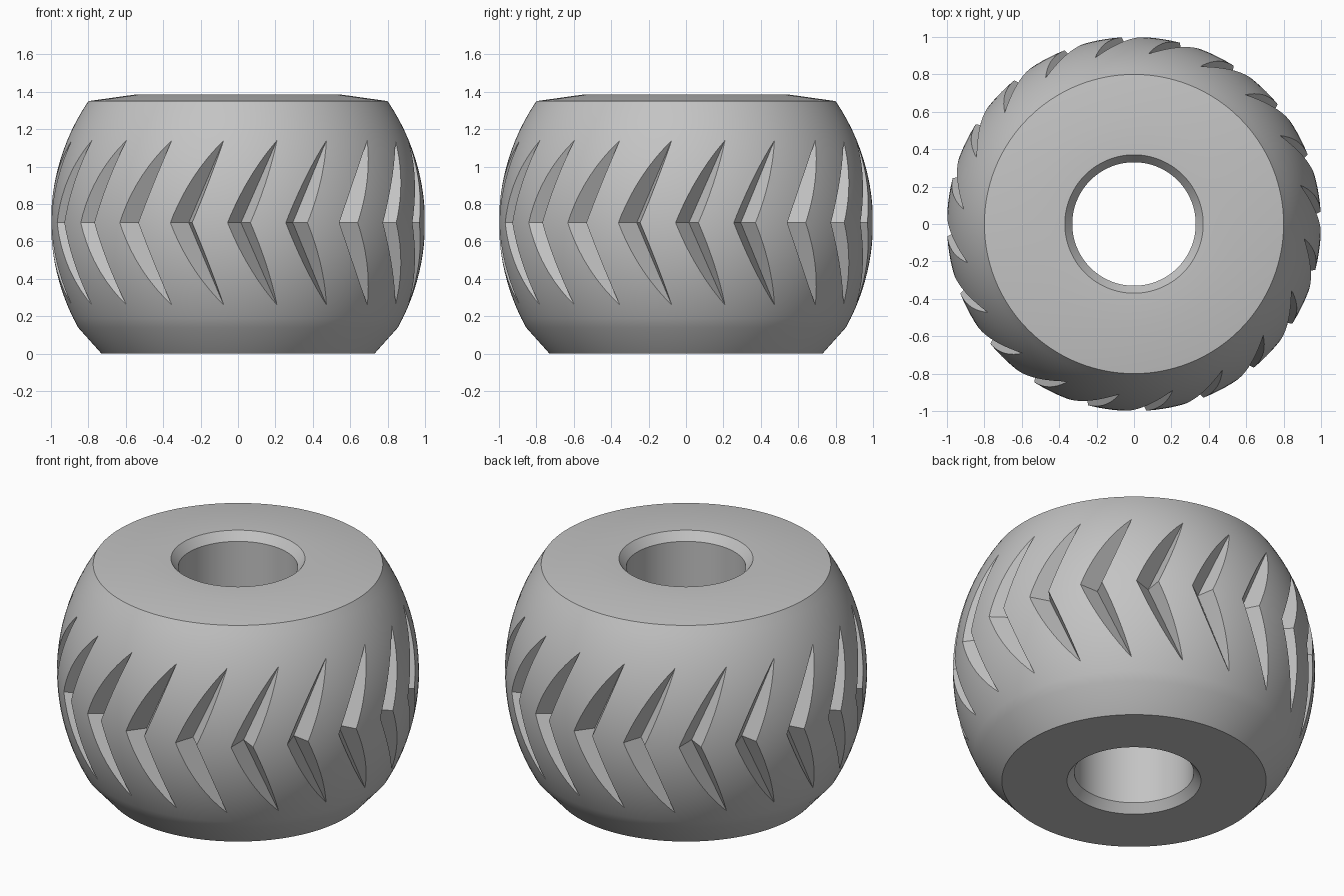
import bpy, bmesh, math
from mathutils import Matrix, Vector

cube = bpy.data.objects.get("Cube")
if cube:
    bpy.data.objects.remove(cube, do_unlink=True)

GROOVES = 20
MID = 0.70           # height of the widest point
ARC_R = 1.156        # radius of the barrel curve


def material(name, rgb):
    m = bpy.data.materials.new(name)
    m.use_nodes = True
    m.diffuse_color = (*rgb, 1)
    m.node_tree.nodes["Principled BSDF"].inputs["Base Color"].default_value = (*rgb, 1)
    return m


def make_object(name, bm):
    bmesh.ops.recalc_face_normals(bm, faces=bm.faces)
    mesh = bpy.data.meshes.new(name)
    bm.to_mesh(mesh)
    bm.free()
    ob = bpy.data.objects.new(name, mesh)
    bpy.context.collection.objects.link(ob)
    return ob


def polar(r, deg, z):
    a = math.radians(deg)
    return Vector((r * math.sin(a), -r * math.cos(a), z))


def barrel_radius(z):
    return 1 - ARC_R + math.sqrt(ARC_R ** 2 - (z - MID) ** 2)


# Barrel body with a chamfered through-hole, lathed from its profile
barrel = []
for i in range(25):
    z = 0.14 + (1.35 - 0.14) * i / 24
    barrel.append((barrel_radius(z), z))
profile = [(0.33, 0.05), (0.37, 0), (0.73, 0)] + barrel
profile += [(0.55, 1.385), (0.37, 1.385), (0.33, 1.335)]

bm = bmesh.new()
ring = [bm.verts.new((0, -r, z)) for r, z in profile]
edges = [bm.edges.new((v, ring[(i + 1) % len(ring)])) for i, v in enumerate(ring)]
bmesh.ops.spin(bm, geom=ring + edges, cent=(0, 0, 0), axis=(0, 0, 1),
               angle=math.tau, steps=160)
bmesh.ops.remove_doubles(bm, verts=bm.verts, dist=0.0001)
body = make_object("bead_body", bm)
body.data.materials.append(material("grey", (0.55, 0.55, 0.55)))

# Chevron groove cutters: two V-shaped arms meeting at mid height
root = polar(0.90, 1.0, MID)
left = root.lerp(polar(1, -3.2, MID), 2.5)
right = root.lerp(polar(1, 3.8, MID), 2.5)
tips = [root.lerp(polar(barrel_radius(z), 13.2, z), 1.5) for z in (1.14, 0.26)]

bm = bmesh.new()
for k in range(GROOVES):
    turn = Matrix.Rotation(math.tau * k / GROOVES, 3, "Z")
    b, l, r = [bm.verts.new(turn @ p) for p in (root, left, right)]
    for tip in tips:
        t = bm.verts.new(turn @ tip)
        for pair in ((b, l), (l, r), (r, b)):
            bm.faces.new((*pair, t))
cutter = make_object("groove_cutter", bm)
cutter.hide_render = True

# Cut the grooves and smooth the curved surfaces
mod = body.modifiers.new("grooves", "BOOLEAN")
mod.operation = "DIFFERENCE"
mod.solver = "EXACT"
mod.object = cutter
bpy.ops.object.select_all(action="DESELECT")
bpy.context.view_layer.objects.active = body
body.select_set(True)
bpy.ops.object.modifier_apply(modifier=mod.name)
bpy.data.objects.remove(cutter, do_unlink=True)
bpy.ops.object.shade_smooth_by_angle(angle=math.radians(25))
